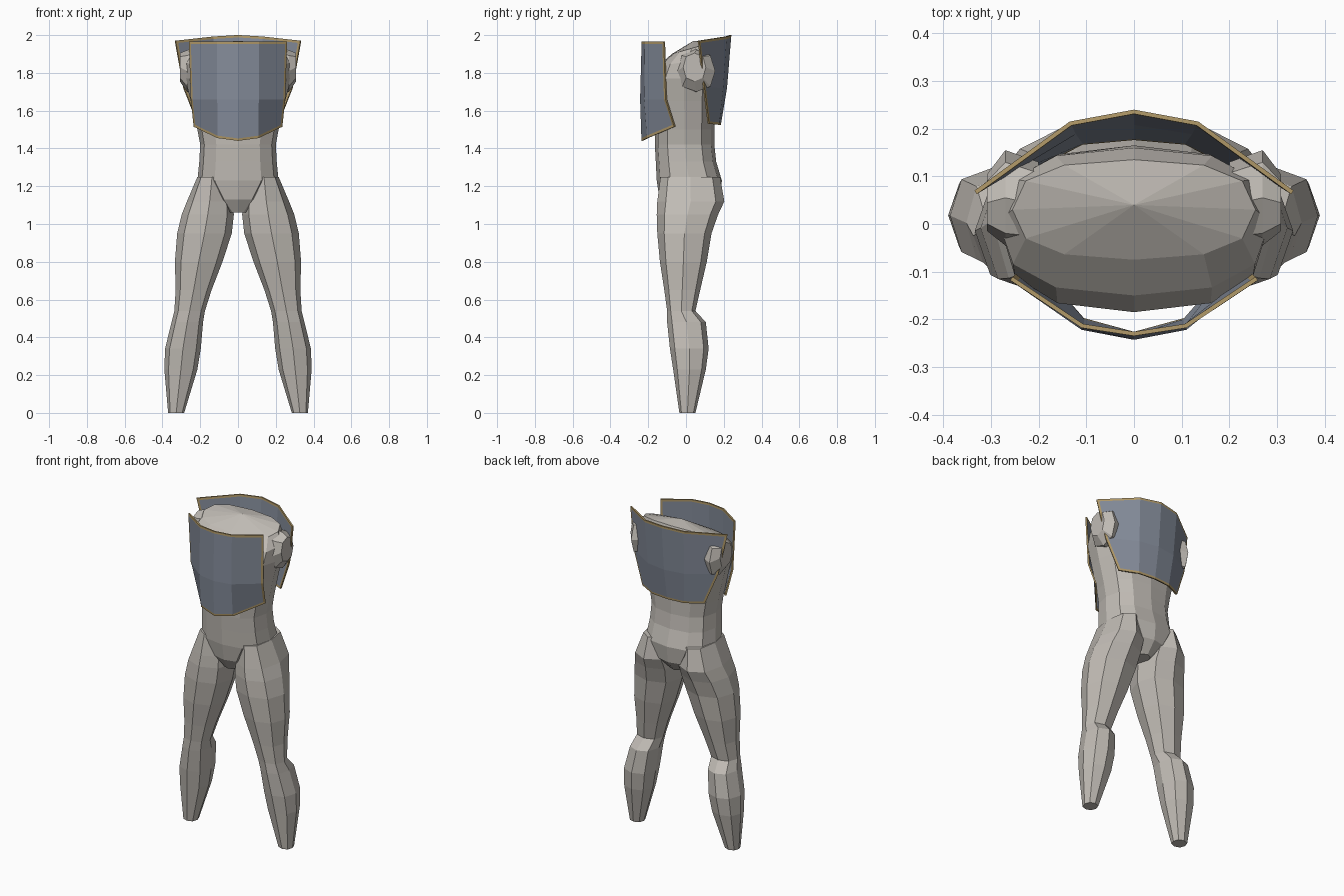
import bpy
import bmesh
from math import cos, sin, pi, copysign

cube = bpy.data.objects.get("Cube")
if cube:
    bpy.data.objects.remove(cube)


def material(name, rgb):
    m = bpy.data.materials.new(name)
    m.use_nodes = True
    m.diffuse_color = (*rgb, 1)
    m.node_tree.nodes["Principled BSDF"].inputs["Base Color"].default_value = (*rgb, 1)
    return m


GREY = material("warm_grey", (0.53, 0.50, 0.46))
STEEL = material("blue_steel", (0.23, 0.26, 0.32))
GOLD = material("dull_gold", (0.44, 0.32, 0.14))


def finish(bm, name, mats):
    mesh = bpy.data.meshes.new(name)
    bm.to_mesh(mesh)
    bm.free()
    for m in mats:
        mesh.materials.append(m)
    ob = bpy.data.objects.new(name, mesh)
    bpy.context.collection.objects.link(ob)
    return ob


def oval(n, power):
    """Unit outline, squarer as the power drops."""
    def soft(v):
        return copysign(abs(v) ** power, v) if abs(v) > 1e-6 else 0
    return [(soft(cos(2 * pi * i / n)), soft(sin(2 * pi * i / n))) for i in range(n)]


def loft(name, rings, tip=None):
    """Skin a list of point rings, closing both ends."""
    bm = bmesh.new()
    rows = [[bm.verts.new(p) for p in ring] for ring in rings]
    n = len(rows[0])
    for a, b in zip(rows, rows[1:]):
        for i in range(n):
            j = (i + 1) % n
            bm.faces.new((a[i], a[j], b[j], b[i]))
    bm.faces.new(rows[0])
    if tip:
        top = bm.verts.new(tip)
        for i in range(n):
            bm.faces.new((rows[-1][i], rows[-1][(i + 1) % n], top))
    else:
        bm.faces.new(rows[-1])
    bmesh.ops.recalc_face_normals(bm, faces=bm.faces)
    return finish(bm, name, [GREY])


def level(z, x0, x1, y0, y1, shape, slope=0):
    """Horizontal ring inside the given limits, tilted along y by slope."""
    cx, cy, rx, ry = (x0 + x1) / 2, (y0 + y1) / 2, (x1 - x0) / 2, (y1 - y0) / 2
    return [(cx + rx * u, cy + ry * v, z + slope * v) for u, v in shape]


# Torso: height, half width, front, back, tilt
torso = [
    (1.06, .05, -.10, .12, 0), (1.13, .13, -.14, .18, 0),
    (1.23, .215, -.155, .19, 0), (1.33, .205, -.16, .16, 0),
    (1.42, .20, -.165, .15, 0), (1.50, .215, -.165, .15, 0),
    (1.65, .25, -.175, .155, 0), (1.77, .28, -.185, .165, 0),
    (1.86, .285, -.15, .16, .025), (1.93, .255, -.075, .135, .03)]
loft("torso", [level(z, -w, w, f, b, oval(12, .8), s) for z, w, f, b, s in torso],
     tip=(0, .04, 1.97))

# Legs: height, inner side, outer side, front, back
leg = [
    (0, .285, .37, -.035, .05), (.23, .215, .39, -.068, .105),
    (.34, .197, .386, -.085, .12), (.48, .185, .352, -.10, .105),
    (.54, .175, .337, -.10, .05), (.65, .14, .33, -.115, .075),
    (.80, .082, .334, -.138, .11), (.95, .033, .322, -.152, .135),
    (1.05, .022, .298, -.155, .17), (1.12, .03, .27, -.152, .203),
    (1.25, .06, .215, -.135, .18)]
# Shoulder stubs: distance out, centre y, centre z, half depth, half height
stub = [(.20, .04, 1.82, .09, .12), (.27, .055, 1.81, .10, .11),
        (.308, .045, 1.83, .06, .075)]
for side, s in (("left", 1), ("right", -1)):
    rings = [level(*r, oval(8, .85)) for r in leg]
    loft(side + "_leg", [[(s * x, y, z) for x, y, z in r] for r in rings])
    loft(side + "_shoulder", [[(s * x, cy + ry * u, cz + rz * v) for u, v in oval(8, .85)]
                              for x, cy, cz, ry, rz in stub])


def armour_plate(name, half_rows, facing):
    """Curved sheet mirrored across x, with a gold border and rim."""
    bm = bmesh.new()
    rows = []
    for half in half_rows:
        pts = [(-x, y, z) for x, y, z in reversed(half[1:])] + half
        rows.append([bm.verts.new(p) for p in pts])
    for a, b in zip(rows, rows[1:]):
        for i in range(len(a) - 1):
            bm.faces.new((a[i], a[i + 1], b[i + 1], b[i]))
    bm.normal_update()
    for f in bm.faces:
        if f.normal.y * facing < 0:
            f.normal_flip()
    border = bmesh.ops.inset_region(bm, faces=bm.faces[:], thickness=.013,
                                    use_boundary=True, use_even_offset=True)["faces"]
    for f in border:
        f.material_index = 1
    ob = finish(bm, name, [STEEL, GOLD])
    mod = ob.modifiers.new("thickness", "SOLIDIFY")
    mod.thickness = .009
    mod.offset = -1
    mod.material_offset_rim = 1
    return ob


# Breast and back plates: rows from top to bottom, centre to side
armour_plate("breast_plate", [
    [(0, -.235, 1.965), (.11, -.218, 1.965), (.26, -.118, 1.965)],
    [(0, -.243, 1.66), (.11, -.222, 1.66), (.25, -.108, 1.66)],
    [(0, -.235, 1.44), (.11, -.205, 1.455), (.235, -.062, 1.515)]], -1)
armour_plate("back_plate", [
    [(0, .24, 2.0), (.135, .215, 1.992), (.335, .07, 1.97)],
    [(0, .217, 1.72), (.125, .197, 1.72), (.29, .098, 1.72)],
    [(0, .185, 1.525), (.11, .175, 1.525), (.215, .122, 1.53)]], 1)
